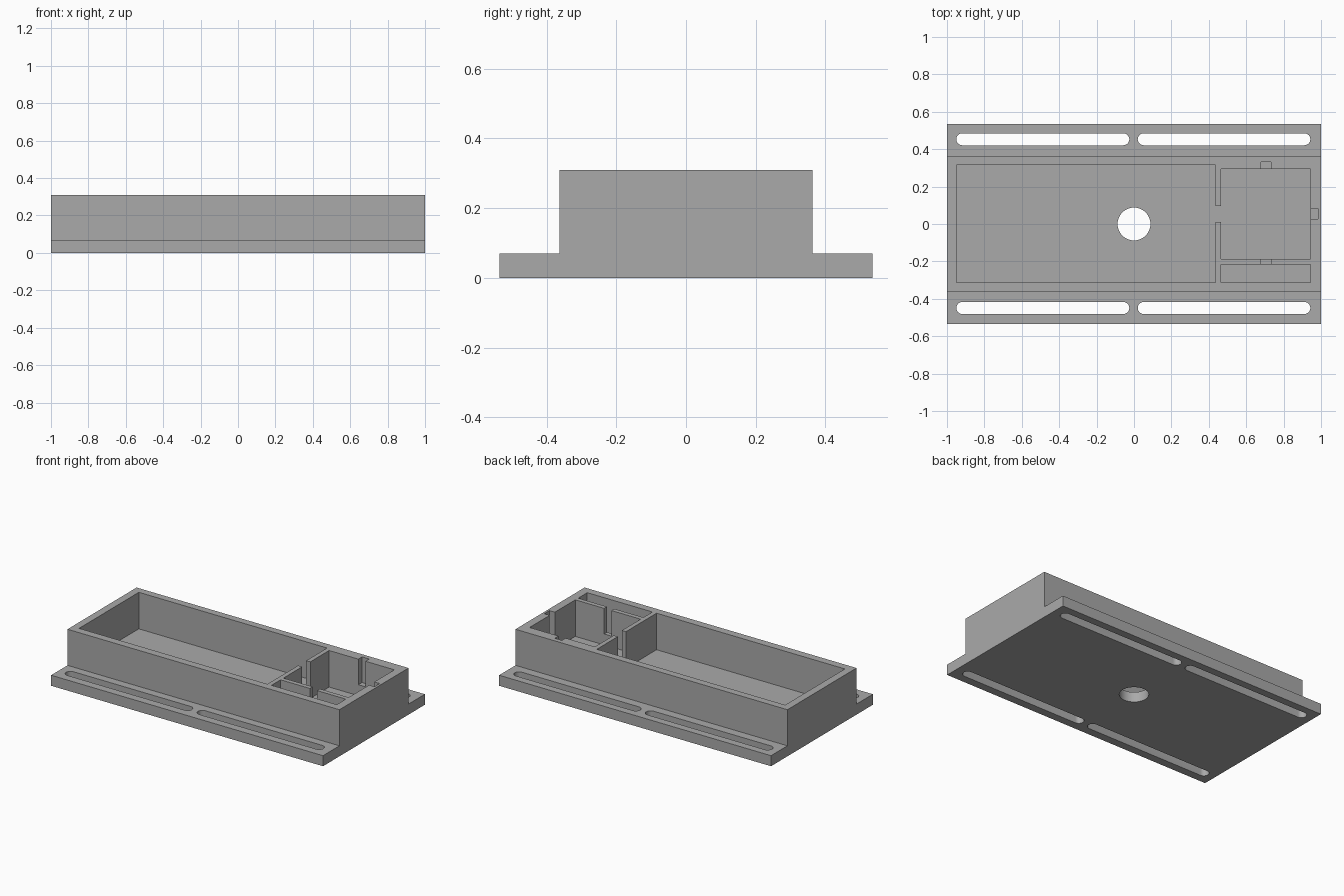
import bpy, bmesh
from math import pi, cos, sin

cube = bpy.data.objects.get("Cube")
if cube:
    bpy.data.objects.remove(cube, do_unlink=True)

grey = bpy.data.materials.new("plain grey")
grey.use_nodes = True
GREY = (0.4, 0.4, 0.4, 1)
grey.diffuse_color = GREY
grey.node_tree.nodes["Principled BSDF"].inputs["Base Color"].default_value = GREY

BASE, FLOOR, TOP = 0.07, 0.067, 0.31
HALF_Y, BOX_Y = 0.535, 0.363


def prism(name, outline, axis_vec, start):
    """Extrude a flat outline along one direction into a closed solid."""
    bm = bmesh.new()
    face = bm.faces.new([bm.verts.new(start(p)) for p in outline])
    new = bmesh.ops.extrude_face_region(bm, geom=[face])["geom"]
    bmesh.ops.translate(bm, vec=axis_vec,
                        verts=[v for v in new if isinstance(v, bmesh.types.BMVert)])
    bmesh.ops.recalc_face_normals(bm, faces=bm.faces)
    mesh = bpy.data.meshes.new(name)
    bm.to_mesh(mesh)
    bm.free()
    obj = bpy.data.objects.new(name, mesh)
    obj.data.materials.append(grey)
    bpy.context.collection.objects.link(obj)
    return obj


def upright(name, outline, z0, z1):
    return prism(name, outline, (0, 0, z1 - z0), lambda p: (p[0], p[1], z0))


def rect(x0, x1, y0, y1):
    return [(x0, y0), (x1, y0), (x1, y1), (x0, y1)]


def slot(x0, x1, y, r, n=12):
    right = [(x1 - r + r * sin(pi * i / n), y - r * cos(pi * i / n)) for i in range(n + 1)]
    left = [(x0 + r - r * sin(pi * i / n), y + r * cos(pi * i / n)) for i in range(n + 1)]
    return right + left


# Flanged housing, stepped profile run along x
profile = [(-HALF_Y, 0), (HALF_Y, 0), (HALF_Y, BASE), (BOX_Y, BASE),
           (BOX_Y, TOP), (-BOX_Y, TOP), (-BOX_Y, BASE), (-HALF_Y, BASE)]
housing = prism("housing", profile, (2, 0, 0), lambda p: (-1, p[0], p[1]))

cutters = []
# Main tray, square bay and narrow bay
for name, area in (("main_tray", rect(-0.95, 0.435, -0.312, 0.315)),
                   ("square_bay", rect(0.465, 0.945, -0.187, 0.293)),
                   ("narrow_bay", rect(0.465, 0.945, -0.312, -0.217)),
                   ("cable_gap", rect(0.425, 0.475, 0.01, 0.095))):
    cutters.append(upright(name + "_cutter", area, FLOOR, TOP + 0.1))

# Small notches in the walls of the square bay
for name, area in (("back_notch", rect(0.68, 0.733, 0.283, 0.332)),
                   ("divider_notch", rect(0.68, 0.733, -0.227, -0.177)),
                   ("side_notch", rect(0.935, 0.985, 0.028, 0.082))):
    cutters.append(upright(name + "_cutter", area, 0.14, TOP + 0.1))

# Round hole and four mounting slots through the base
cutters.append(upright("centre_hole_cutter", slot(-0.088, 0.088, 0, 0.0879, 24), -0.1, 0.2))
for y in (-0.449, 0.453):
    for x0, x1 in ((-0.95, -0.025), (0.02, 0.943)):
        cutters.append(upright("mounting_slot_cutter", slot(x0, x1, y, 0.032), -0.1, 0.2))

for cutter in cutters:
    cutter.hide_render = True
    cutter.hide_viewport = False
    cutter.display_type = 'WIRE'
    mod = housing.modifiers.new(cutter.name, 'BOOLEAN')
    mod.operation = 'DIFFERENCE'
    mod.solver = 'EXACT'
    mod.object = cutter

# Apply the cuts and discard the cutters
bpy.context.view_layer.objects.active = housing
housing.select_set(True)
for mod in list(housing.modifiers):
    bpy.ops.object.modifier_apply(modifier=mod.name)
for cutter in cutters:
    bpy.data.objects.remove(cutter, do_unlink=True)
bpy.ops.object.shade_smooth_by_angle()
